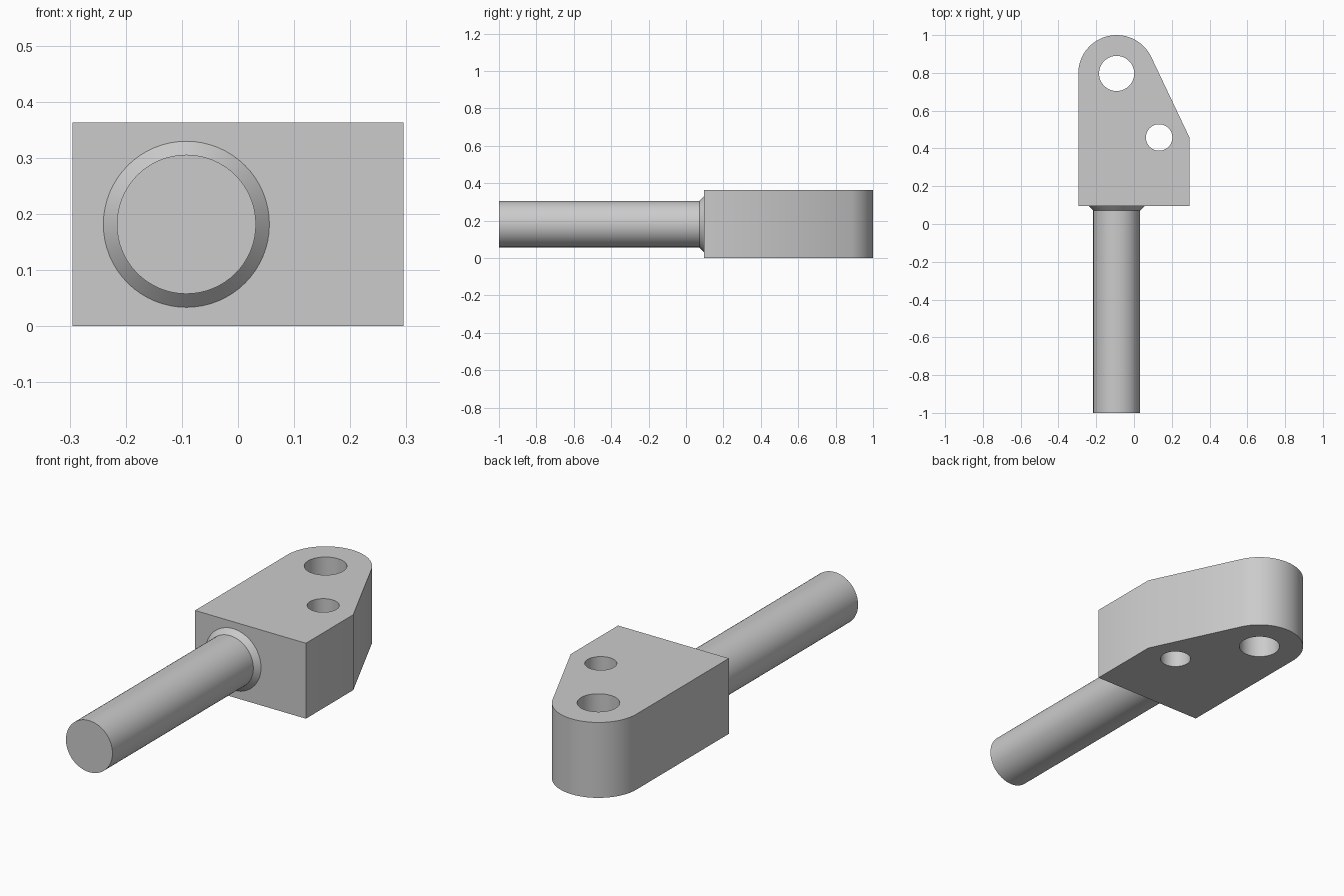
import bpy
import bmesh
from math import atan2, acos, hypot, pi, cos, sin, radians
from mathutils import Matrix, Vector

if "Cube" in bpy.data.objects:
    bpy.data.objects.remove(bpy.data.objects["Cube"])

# Single plain steel colour
GREY = (0.6, 0.6, 0.6, 1.0)
steel = bpy.data.materials.new("steel_grey")
steel.use_nodes = True
steel.diffuse_color = GREY
steel.node_tree.nodes["Principled BSDF"].inputs["Base Color"].default_value = GREY

HALF_W, HEIGHT = 0.295, 0.363
FRONT_Y, SHOULDER_Y = 0.095, 0.455
EYE_X, EYE_Y, EYE_R = -0.092, 0.797, 0.203
SHAFT_R, COLLAR_R, COLLAR_Y = 0.124, 0.148, 0.071


def make_object(name, bm):
    bmesh.ops.recalc_face_normals(bm, faces=bm.faces)
    mesh = bpy.data.meshes.new(name)
    bm.to_mesh(mesh)
    bm.free()
    mesh.materials.append(steel)
    obj = bpy.data.objects.new(name, mesh)
    bpy.context.collection.objects.link(obj)
    return obj


def smooth(obj):
    bpy.ops.object.select_all(action="DESELECT")
    obj.select_set(True)
    bpy.context.view_layer.objects.active = obj
    bpy.ops.object.shade_smooth_by_angle(angle=radians(30))


def drill(obj, x, y, radius):
    """Cut a vertical round hole through obj."""
    bm = bmesh.new()
    bmesh.ops.create_cone(bm, cap_ends=True, segments=64, radius1=radius, radius2=radius,
                          depth=1, matrix=Matrix.Translation((x, y, HEIGHT / 2)))
    cutter = make_object("hole_cutter", bm)
    cutter.hide_render = True
    mod = obj.modifiers.new("hole", "BOOLEAN")
    mod.operation, mod.solver, mod.object = "DIFFERENCE", "EXACT", cutter
    bpy.context.view_layer.objects.active = obj
    bpy.ops.object.modifier_apply(modifier=mod.name)
    bpy.data.objects.remove(cutter)


# Lug block: rounded end, with a slanted side tangent to the round
dx, dy = HALF_W - EYE_X, SHOULDER_Y - EYE_Y
tangent = atan2(dy, dx) + acos(EYE_R / hypot(dx, dy))
outline = [(-HALF_W, FRONT_Y), (HALF_W, FRONT_Y), (HALF_W, SHOULDER_Y)]
STEPS = 40
for i in range(STEPS + 1):
    a = tangent + (pi - tangent) * i / STEPS
    outline.append((EYE_X + EYE_R * cos(a), EYE_Y + EYE_R * sin(a)))

bm = bmesh.new()
base = bm.faces.new([bm.verts.new((x, y, 0)) for x, y in outline])
top = bmesh.ops.extrude_face_region(bm, geom=[base])["geom"]
bmesh.ops.translate(bm, vec=(0, 0, HEIGHT),
                    verts=[v for v in top if isinstance(v, bmesh.types.BMVert)])
lug = make_object("lug_block", bm)
drill(lug, EYE_X, EYE_Y, 0.093)
drill(lug, 0.133, 0.458, 0.07)
smooth(lug)

# Shaft with a flared collar where it meets the block
bm = bmesh.new()
profile = [(0, -1), (SHAFT_R, -1), (SHAFT_R, COLLAR_Y), (COLLAR_R, FRONT_Y)]
verts = [bm.verts.new((EYE_X + r, y, HEIGHT / 2)) for r, y in profile]
edges = [bm.edges.new(pair) for pair in zip(verts, verts[1:])]
bmesh.ops.spin(bm, geom=verts + edges, cent=Vector((EYE_X, 0, HEIGHT / 2)),
               axis=(0, 1, 0), angle=2 * pi, steps=64)
bmesh.ops.remove_doubles(bm, verts=bm.verts, dist=0.0001)
shaft = make_object("shaft", bm)
# An open shell may get inward normals, so check the front end
if shaft.data.polygons[0].normal.y > 0:
    shaft.data.flip_normals()
smooth(shaft)
